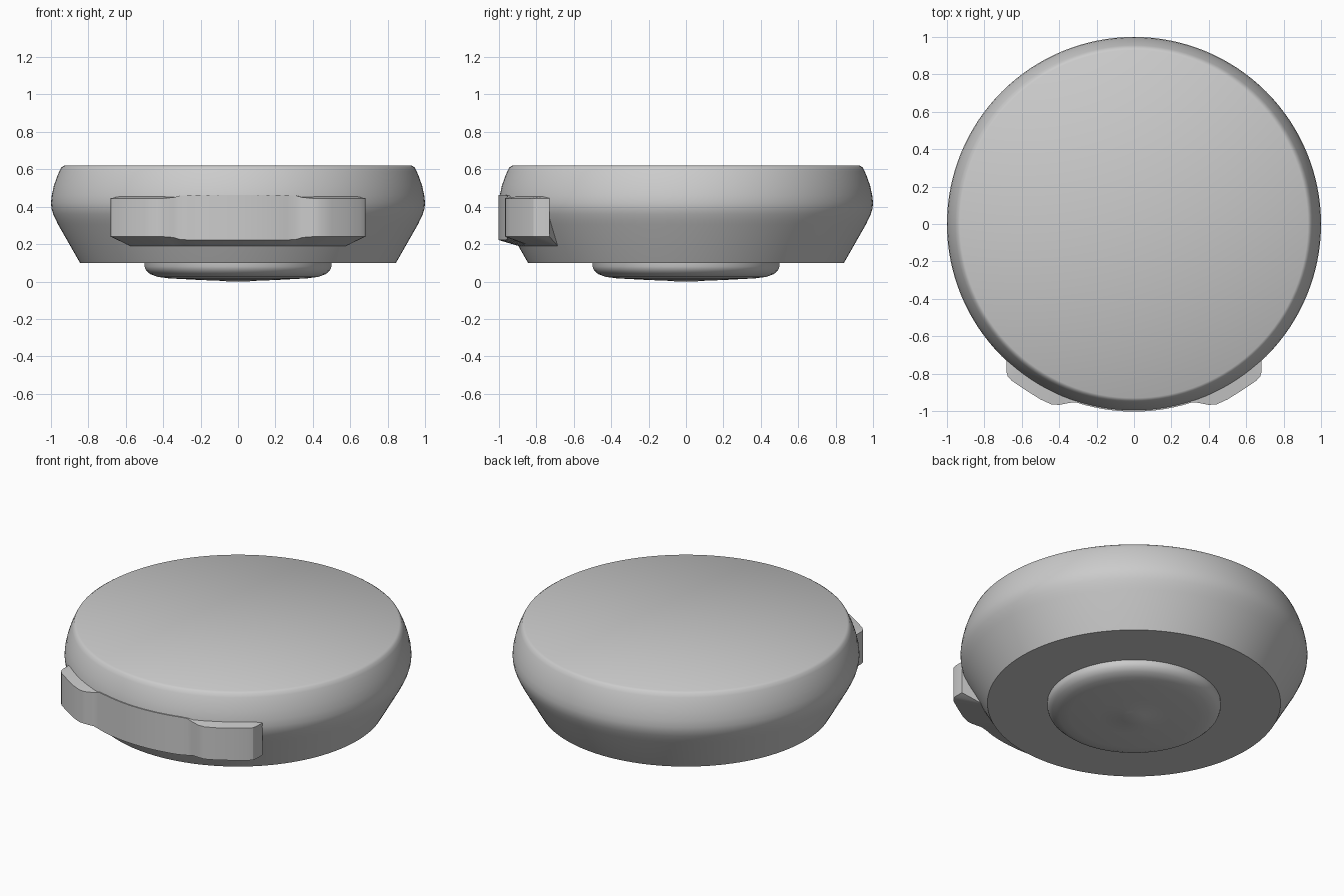
import bpy, bmesh, math

cube = bpy.data.objects.get("Cube")
if cube:
    bpy.data.objects.remove(cube, do_unlink=True)

# Single plain grey
GREY = (0.6, 0.6, 0.6, 1)
grey = bpy.data.materials.new("plain grey")
grey.use_nodes = True
grey.diffuse_color = GREY
grey.node_tree.nodes["Principled BSDF"].inputs["Base Color"].default_value = GREY


def finish(name, bm, angle):
    bmesh.ops.remove_doubles(bm, verts=bm.verts, dist=1e-5)
    bmesh.ops.recalc_face_normals(bm, faces=bm.faces)
    mesh = bpy.data.meshes.new(name)
    bm.to_mesh(mesh)
    bm.free()
    obj = bpy.data.objects.new(name, mesh)
    bpy.context.collection.objects.link(obj)
    mesh.materials.append(grey)
    bpy.ops.object.select_all(action="DESELECT")
    obj.select_set(True)
    bpy.context.view_layer.objects.active = obj
    bpy.ops.object.shade_smooth_by_angle(angle=math.radians(angle))
    return obj


def lathe(name, profile, steps=128):
    bm = bmesh.new()
    verts = [bm.verts.new((r, 0, z)) for r, z in profile]
    edges = [bm.edges.new(pair) for pair in zip(verts, verts[1:])]
    bmesh.ops.spin(bm, geom=verts + edges, cent=(0, 0, 0), axis=(0, 0, 1),
                   angle=math.tau, steps=steps, use_merge=True)
    return finish(name, bm, 35)


# Round body: flat base, conical lower wall, bulging rim, flat top
lathe("body", [(0, .1), (.845, .1), (.962, .305), (.974, .33), (.988, .36),
               (.997, .39), (1, .42), (.996, .46), (.985, .51), (.968, .56),
               (.955, .59), (.945, .61), (.93, .62), (0, .62)])

# Shallow rounded foot under the body
lathe("foot", [(0, .11), (.5, .11), (.5, .08), (.492, .06), (.47, .04),
               (.43, .025), (.37, .017), (.2, .008), (.07, .003), (.06, 0), (0, 0)])

# Front clasp: plan outline of one half, hugging the rim then stepping out to a lug
rim = [(1.003 * math.sin(a), -1.003 * math.cos(a))
       for a in (math.radians(3 * i) for i in range(7))]
lug = [(.345, -.956), (.4, -.967), (.44, -.965), (.5, -.938), (.58, -.888),
       (.655, -.837), (.675, -.815), (.682, -.79), (.682, -.73)]
half = rim + lug
outline = [(-x, y) for x, y in reversed(half[1:])] + half

bm = bmesh.new()
rings = []
for x, y in outline:
    reach = math.radians(40)
    a = max(-reach, min(reach, math.atan2(x, -y)))
    t = min(1, max(0, (abs(x) - .3) / .06))
    top, bottom = .462 - .017 * t, .222 + .018 * t
    s, c = math.sin(a), -math.cos(a)
    section = [(x, y, bottom), (x, y, top), (.95 * s, .95 * c, .46),
               (.895 * s, .895 * c, .19)]
    rings.append([bm.verts.new(p) for p in section])
for r0, r1 in zip(rings, rings[1:]):
    for i in range(4):
        j = (i + 1) % 4
        bm.faces.new((r0[i], r0[j], r1[j], r1[i]))
bm.faces.new(rings[0])
bm.faces.new(rings[-1])
finish("front_clasp", bm, 25)
